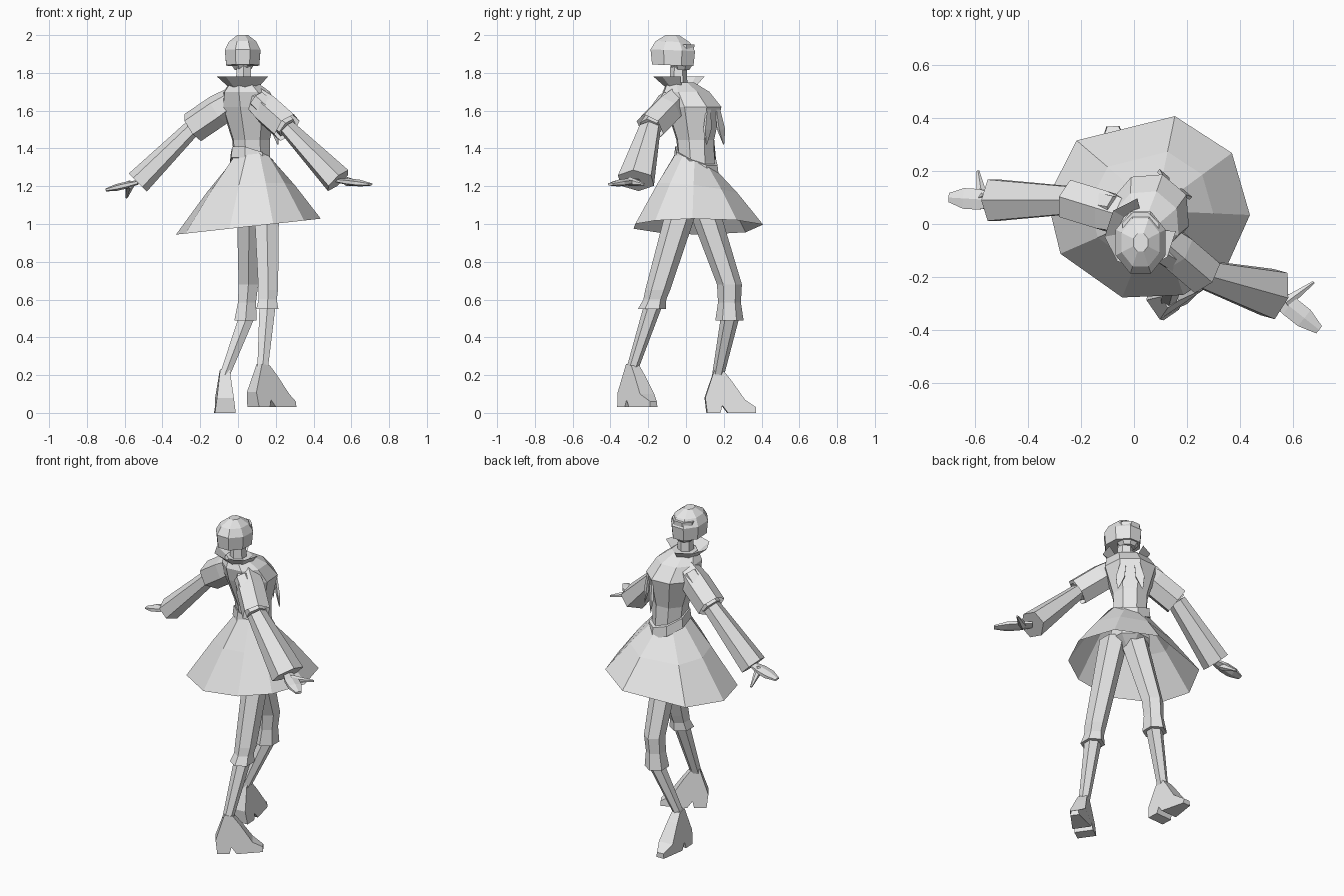
import bpy
import bmesh
import math
from mathutils import Vector

cube = bpy.data.objects.get("Cube")
if cube:
    bpy.data.objects.remove(cube, do_unlink=True)

# One plain material for the whole figure
clay = bpy.data.materials.new("light_grey")
clay.use_nodes = True
GREY = (0.8, 0.8, 0.8, 1)
clay.diffuse_color = GREY
clay.node_tree.nodes["Principled BSDF"].inputs["Base Color"].default_value = GREY

# Body directions: the torso is twisted away from the axes
ACROSS, DEPTH, UP = Vector((1, 0, 0)), Vector((0, 1, 0)), Vector((0, 0, 1))
SIDE = Vector((0.76, -0.65, 0))
FRONT = UP.cross(SIDE)


def finish(name, bm):
    bmesh.ops.recalc_face_normals(bm, faces=bm.faces)
    mesh = bpy.data.meshes.new(name)
    bm.to_mesh(mesh)
    bm.free()
    mesh.materials.append(clay)
    part = bpy.data.objects.new(name, mesh)
    bpy.context.scene.collection.objects.link(part)


def bridge(bm, lower, upper, gap=0):
    count = len(lower)
    for i in range(count - gap):
        following = (i + 1) % count
        bm.faces.new((lower[i], lower[following], upper[following], upper[i]))


def loft(name, centres, widths, across=ACROSS, depth=DEPTH, sides=6, caps=True, gap=0, turn=0.5):
    """Skin one elliptical ring per centre; widths are half widths."""
    bm = bmesh.new()
    loops = []
    for centre, width in zip(centres, widths):
        loop = []
        for i in range(sides):
            angle = math.tau * (i + turn) / sides
            offset = across * math.cos(angle) + depth * math.sin(angle)
            loop.append(bm.verts.new(centre + offset * width))
        loops.append(loop)
    for lower, upper in zip(loops, loops[1:]):
        bridge(bm, lower, upper, gap)
    if caps:
        bm.faces.new(loops[0])
        bm.faces.new(loops[-1])
    finish(name, bm)


def limb(name, start, end, widths, flatness=1, caps=True):
    """Loft evenly spaced rings square to the line from start to end."""
    direction = (end - start).normalized()
    across = direction.cross(UP).normalized()
    depth = across.cross(direction) * flatness
    last = len(widths) - 1
    centres = [start.lerp(end, i / last) for i in range(last + 1)]
    loft(name, centres, widths, across, depth, caps=caps)


def column(x, y, heights):
    return [Vector((x, y, z)) for z in heights]


# Torso, belt and pelvis
waist = Vector((0.075, 0.055, 1.33))
bust = Vector((0.06, 0.04, 1.62))
shoulders = Vector((0.045, 0, 1.7))
neck_base = Vector((0.03, -0.03, 1.75))
loft("torso", [waist, waist.lerp(bust, 0.4), bust, shoulders, neck_base],
     [0.1, 0.105, 0.155, 0.13, 0.075], SIDE, FRONT, sides=8)
loft("belt", [waist - UP * 0.03, waist + UP * 0.03], [0.125, 0.118],
     SIDE, FRONT - UP * 0.45, sides=8)
loft("pelvis", [waist - UP * 0.25, waist - UP * 0.19, waist], [0.04, 0.12, 0.1],
     SIDE, FRONT, sides=8)

# Flared skirt: uneven panels from a sloping hem up to a tilted waist
PANEL_ANGLES = (175, 135, 75, 35, -5, -40, -70, -105, -150)
bm = bmesh.new()
hem, hip, band = [], [], []
for angle in PANEL_ANGLES:
    outward = ACROSS * math.cos(math.radians(angle)) + DEPTH * math.sin(math.radians(angle))
    low = Vector((0.055 + outward.x * 0.385, 0.065 + outward.y * 0.355, 0.98))
    low.z += low.x * 0.11
    high = waist + (outward - UP * 0.45 * outward.y) * 0.112
    hem.append(bm.verts.new(low))
    hip.append(bm.verts.new(low.lerp(high, 0.55) + UP * 0.01))
    band.append(bm.verts.new(high))
bridge(bm, hem, hip)
bridge(bm, hip, band)
finish("skirt", bm)

# Neck, head, bobbed hair and collar
loft("neck", column(0.03, -0.04, (1.69, 1.86)), [0.05, 0.042])
loft("face", column(0.025, -0.025, (1.815, 1.85, 1.95)), [0.045, 0.07, 0.075], sides=8)
loft("hair", column(0.025, -0.07, (1.84, 1.92, 1.965, 2)),
     [0.095, 0.102, 0.078, 0.03], depth=DEPTH * 1.25 - UP * 0.05, sides=8)
loft("collar", [neck_base - UP * 0.025, neck_base + UP * 0.03 - FRONT * 0.01],
     [0.08, 0.135], SIDE, FRONT, sides=8, caps=False, gap=2, turn=3)

# Tie ends hanging from the chest
for name, sign in (("left_tie_end", 1), ("right_tie_end", -1)):
    spread = SIDE * sign * 0.035
    knot = bust + FRONT * 0.135 + spread
    tip = knot + FRONT * 0.015 + spread - UP * 0.2
    loft(name, [knot, knot.lerp(tip, 0.6), tip], [0.02, 0.035, 0.004],
         SIDE, FRONT * 0.3, sides=4)


# Arms: short cape sleeve over a flared long sleeve, then hand and thumb
def arm(side, shoulder, elbow, wrist, fingertip, thumb_tip, cuff_width):
    shoulder, elbow, wrist = Vector(shoulder), Vector(elbow), Vector(wrist)
    fingertip, thumb_tip = Vector(fingertip), Vector(thumb_tip)
    limb(side + "_cape_sleeve", shoulders.lerp(shoulder, 0.1), elbow,
         [0.06, 0.085, 0.085], caps=False)
    limb(side + "_upper_sleeve", shoulder, elbow, [0.05, 0.06])
    limb(side + "_flared_sleeve", elbow, wrist, [0.06, cuff_width], flatness=0.75)
    limb(side + "_hand", wrist, fingertip, [0.03, 0.045, 0.045, 0.02], flatness=0.4)
    limb(side + "_thumb", wrist.lerp(fingertip, 0.25), thumb_tip, [0.025, 0.006])


arm("left", (0.1, -0.1, 1.66), (0.26, -0.19, 1.51), (0.53, -0.265, 1.23),
    (0.7, -0.4, 1.21), (0.68, -0.22, 1.21), cuff_width=0.105)
arm("right", (-0.07, 0.06, 1.66), (-0.24, 0.09, 1.51), (-0.53, 0.09, 1.22),
    (-0.7, 0.1, 1.18), (-0.59, 0.2, 1.14), cuff_width=0.09)

# Heeled shoe: a side profile that widens toward the sole
SHOE_PROFILE = [(-0.06, 0), (0.01, 0), (0.02, 0.04), (0.05, 0), (0.2, 0), (0.2, 0.03),
                (0.14, 0.07), (0.07, 0.17), (0.03, 0.22), (-0.02, 0.23), (-0.07, 0.08)]


def shoe(name, heel, toe_direction):
    across = toe_direction.cross(UP)
    bm = bmesh.new()
    rims = []
    for sign in (-1, 1):
        rim = []
        for along, height in SHOE_PROFILE:
            half_width = 0.055 - height * 0.13 - max(0, along - 0.15) * 0.6
            place = toe_direction * along + UP * height + across * sign * half_width
            rim.append(bm.verts.new(heel + place))
        rims.append(rim)
        bm.faces.new(rim)
    bridge(bm, *rims)
    finish(name, bm)


# Legs: cropped trousers with flared cuffs, bare shins and shoes
def leg(side, hip_joint, knee, cuff, ankle, toe_direction):
    hip_joint, knee, cuff, ankle = map(Vector, (hip_joint, knee, cuff, ankle))
    loft(side + "_trouser_leg", [hip_joint, knee, knee.lerp(cuff, 0.5), cuff],
         [0.078, 0.06, 0.055, 0.068], depth=DEPTH * 1.1)
    loft(side + "_shin", [cuff.lerp(ankle, -0.1), ankle], [0.05, 0.032])
    shoe(side + "_shoe", ankle - UP * 0.2, Vector(toe_direction).normalized())


leg("front", (0.06, 0.07, 1.15), (0.055, 0.23, 0.68), (0.04, 0.23, 0.49),
    (-0.07, 0.17, 0.2), (-0.05, 1, 0))
leg("rear", (0.15, 0, 1.15), (0.16, -0.15, 0.65), (0.155, -0.18, 0.55),
    (0.13, -0.285, 0.23), (0.8, 0.55, 0))
